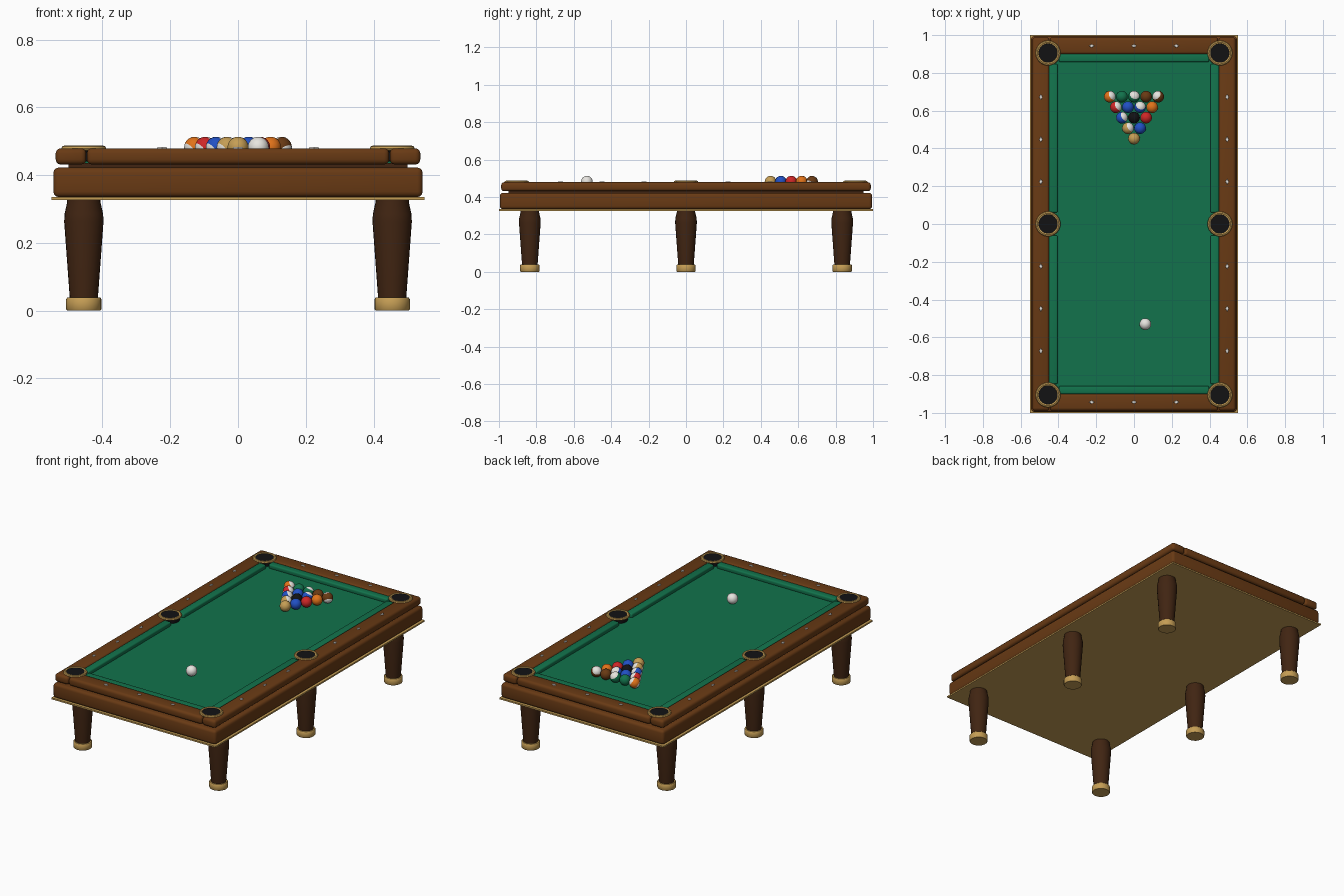
import bpy, bmesh, math
from mathutils import Matrix, Vector

if "Cube" in bpy.data.objects:
    bpy.data.objects.remove(bpy.data.objects["Cube"])


def material(name, r, g, b):
    m = bpy.data.materials.new(name)
    m.use_nodes = True
    m.diffuse_color = (r, g, b, 1)
    node = m.node_tree.nodes["Principled BSDF"]
    node.inputs["Base Color"].default_value = (r, g, b, 1)
    node.inputs["Roughness"].default_value = 0.5
    return m


WOOD = material("warm wood", 0.14, 0.042, 0.007)
DARK = material("dark wood", 0.052, 0.018, 0.006)
BRASS = material("brass", 0.56, 0.34, 0.09)
CLOTH = material("green cloth", 0.006, 0.17, 0.072)
BLACK = material("black", 0.006, 0.006, 0.007)
IVORY = material("ivory", 0.82, 0.8, 0.76)
BLUE = material("blue", 0.015, 0.08, 0.55)
RED = material("red", 0.62, 0.02, 0.02)
ORANGE = material("orange", 0.75, 0.17, 0.01)


def finish(name, bm, mats, smooth=True):
    mesh = bpy.data.meshes.new(name)
    bmesh.ops.recalc_face_normals(bm, faces=bm.faces)
    bm.to_mesh(mesh)
    bm.free()
    obj = bpy.data.objects.new(name, mesh)
    bpy.context.collection.objects.link(obj)
    for m in mats:
        mesh.materials.append(m)
    if smooth:
        bpy.ops.object.select_all(action="DESELECT")
        obj.select_set(True)
        bpy.context.view_layer.objects.active = obj
        bpy.ops.object.shade_smooth_by_angle(angle=math.radians(40))
    return obj


def box(name, xs, ys, zs, mat, bevel=0.0, segments=3):
    """Box between the given limits with rounded edges."""
    bm = bmesh.new()
    bmesh.ops.create_cube(bm, size=1)
    for v in bm.verts:
        v.co = Vector(lim[0] + (c + 0.5) * (lim[1] - lim[0])
                      for c, lim in zip(v.co, (xs, ys, zs)))
    if bevel:
        bmesh.ops.bevel(bm, geom=bm.edges[:], offset=bevel, segments=segments,
                        profile=0.5, affect="EDGES")
    return finish(name, bm, [mat])


def lathe(name, profile, centre, mat, sides=24, closed=False):
    """Turned part: spins (radius, height) points about a vertical axis."""
    bm = bmesh.new()
    rings = []
    for r, z in profile:
        rings.append([bm.verts.new((centre[0] + r * math.cos(a), centre[1] + r * math.sin(a), z))
                      for a in (math.tau * i / sides for i in range(sides))])
    pairs = list(zip(rings, rings[1:]))
    if closed:
        pairs.append((rings[-1], rings[0]))
    else:
        bm.faces.new(rings[0])
        bm.faces.new(rings[-1])
    for a, b in pairs:
        for i in range(sides):
            j = (i + 1) % sides
            bm.faces.new((a[i], a[j], b[j], b[i]))
    return finish(name, bm, [mat])


def ball(name, x, y, mat, striped=False, axis=(0.75, 0.3, 0.6)):
    """Ball on the cloth; striped ones are ivory with a coloured band."""
    bm = bmesh.new()
    bmesh.ops.create_uvsphere(bm, u_segments=24, v_segments=16, radius=BALL_R)
    if striped:
        for f in bm.faces:
            f.material_index = int(abs(f.calc_center_median().z) > BALL_R * 0.5)
    turn = Vector(axis).to_track_quat("Z", "Y").to_matrix().to_4x4()
    bm.transform(Matrix.Translation((x, y, BED_Z + BALL_R)) @ turn)
    return finish(name, bm, [mat, IVORY])


BED_Z = 0.451
BALL_R = 0.031

# Body: brass base plate, apron, recessed core and cloth bed
box("base_trim", (-0.55, 0.55), (-1, 1), (0.326, 0.335), BRASS)
box("apron", (-0.545, 0.545), (-0.995, 0.995), (0.335, 0.422), WOOD, 0.016)
box("core", (-0.5, 0.5), (-0.95, 0.95), (0.415, 0.436), DARK)
box("cloth_bed", (-0.46, 0.46), (-0.92, 0.92), (0.43, BED_Z), CLOTH)

# Rails and cushions, mirrored about both axes
for s, side in ((1, "left"), (-1, "right")):
    box(f"side_rail_{side}", sorted((s * 0.448, s * 0.538)), (-0.988, 0.988),
        (0.431, 0.479), WOOD, 0.015)
    for t, end in ((1, "back"), (-1, "front")):
        box(f"side_cushion_{side}_{end}", sorted((s * 0.404, s * 0.45)),
            sorted((t * 0.06, t * 0.848)), (0.447, 0.475), CLOTH, 0.008)
for t, end in ((1, "back"), (-1, "front")):
    box(f"end_rail_{end}", (-0.446, 0.446), sorted((t * 0.898, t * 0.988)),
        (0.431, 0.479), WOOD, 0.015)
    box(f"end_cushion_{end}", (-0.398, 0.398), sorted((t * 0.857, t * 0.9)),
        (0.447, 0.475), CLOTH, 0.008)

# Pockets and legs, three on each side
for s, side in ((1, "left"), (-1, "right")):
    for t, end in ((1, "back"), (0, "middle"), (-1, "front")):
        p = (s * 0.455, t * 0.905)
        lathe(f"pocket_{side}_{end}", [(0.054, 0.44), (0.054, 0.483)], p, BLACK, 32)
        ring = [(0.057 + 0.009 * math.cos(a), 0.479 + 0.008 * math.sin(a))
                for a in (math.tau * i / 8 for i in range(8))]
        lathe(f"pocket_ring_{side}_{end}", ring, p, BRASS, 32, closed=True)
        q = (s * 0.455, t * 0.835)
        lathe(f"leg_{side}_{end}", [(0.041, 0.03), (0.058, 0.262), (0.057, 0.285),
                                    (0.049, 0.32), (0.049, 0.33)], q, DARK)
        lathe(f"foot_{side}_{end}", [(0.049, 0), (0.052, 0.004), (0.052, 0.034),
                                     (0.049, 0.038)], q, BRASS)


def sight(name, x, y, rx, ry):
    """Small diamond inlay on a rail."""
    bm = bmesh.new()
    bmesh.ops.create_cone(bm, cap_ends=True, segments=4, radius1=1, radius2=0.8, depth=0.005)
    bm.transform(Matrix.Translation((x, y, 0.48)) @ Matrix.Diagonal((rx, ry, 1, 1)))
    finish(name, bm, [IVORY], smooth=False)


# Sights along the rails
for s, side in ((1, "left"), (-1, "right")):
    for i in (-3, -2, -1, 1, 2, 3):
        sight(f"sight_{side}_{i}", s * 0.493, i * 0.224, 0.010, 0.016)
for t, end in ((1, "back"), (-1, "front")):
    for i in (-1, 0, 1):
        sight(f"sight_{end}_{i}", i * 0.224, t * 0.943, 0.016, 0.010)

# Balls: the rack, row by row from its point, then the cue ball
rack = [[(BRASS, False)],
        [(BRASS, True), (BLUE, False)],
        [(BLUE, True), (BLACK, False), (RED, False)],
        [(RED, True), (BLUE, False), (BLUE, True), (ORANGE, False)],
        [(ORANGE, True), (CLOTH, False), (CLOTH, True), (WOOD, False), (WOOD, True)]]
for row, entries in enumerate(rack):
    for k, (mat, striped) in enumerate(entries):
        ball(f"ball_{row}_{k}", (k - row / 2) * 0.064, 0.452 + row * 0.0555, mat, striped,
             (0.75 - 0.3 * k, 0.4, 0.6))
ball("cue_ball", 0.06, -0.53, IVORY)
